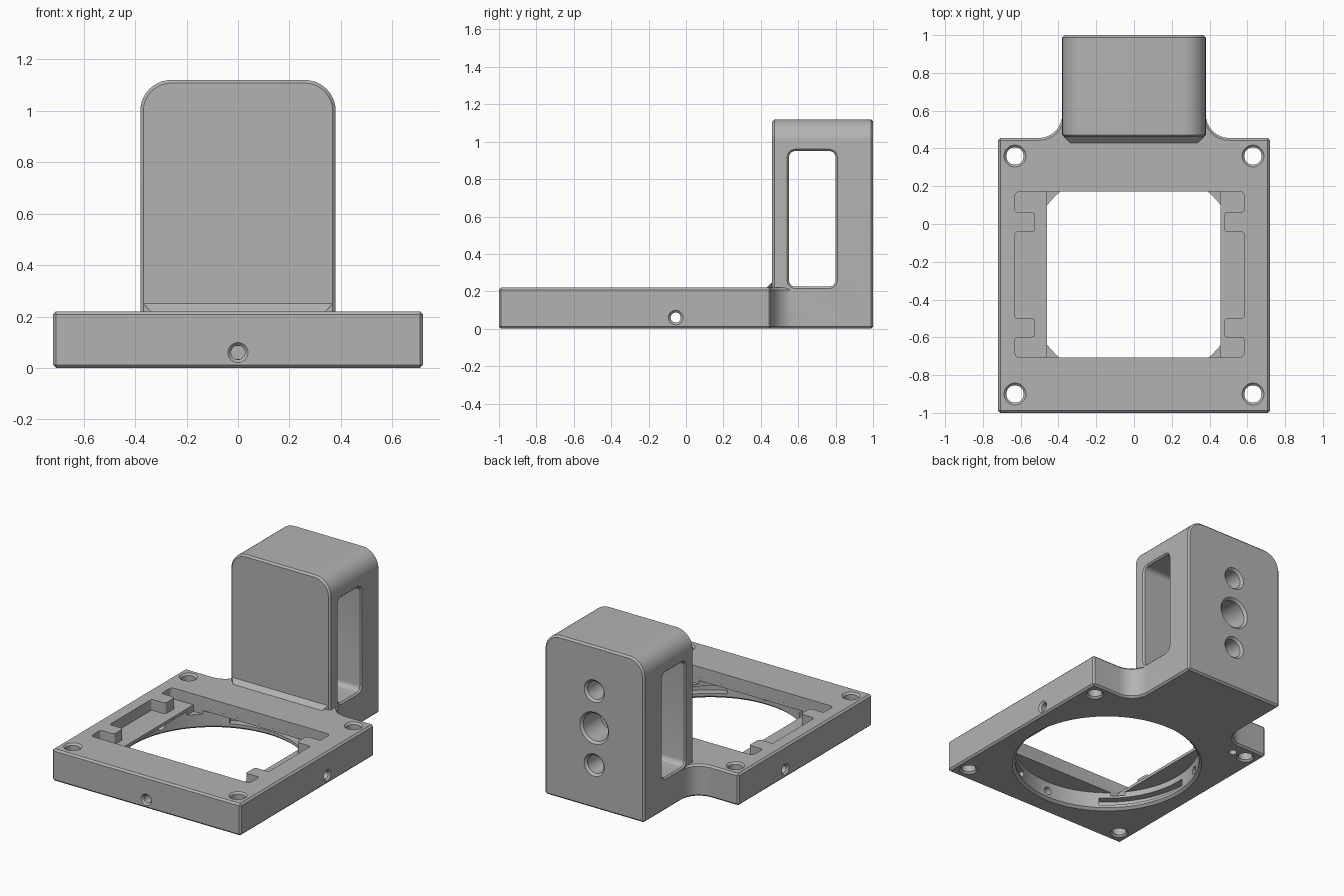
import bpy, bmesh
from math import sin, cos, tan, pi, radians
from mathutils import Vector

cube = bpy.data.objects.get("Cube")
if cube:
    bpy.data.objects.remove(cube, do_unlink=True)

grey = bpy.data.materials.new("mid grey")
grey.use_nodes = True
tint = (0.45, 0.45, 0.45, 1)
grey.diffuse_color = tint
grey.node_tree.nodes["Principled BSDF"].inputs["Base Color"].default_value = tint


def ring(outline, axis, t):
    """Place a flat outline at distance t along an axis."""
    place = {"x": lambda u, v: (t, u, v), "y": lambda u, v: (u, t, v), "z": lambda u, v: (u, v, t)}
    return [place[axis](u, v) for u, v in outline]


def rounded(corners, steps=8):
    """Outline with a fillet radius on each (u, v, radius) corner."""
    out = []
    for i, (u, v, r) in enumerate(corners):
        p = Vector((u, v))
        if r == 0:
            out.append(p)
            continue
        a = (Vector(corners[i - 1][:2]) - p).normalized()
        b = (Vector(corners[(i + 1) % len(corners)][:2]) - p).normalized()
        half = a.angle(b) / 2
        centre = p + (a + b).normalized() * r / sin(half)
        start = p + a * r / tan(half) - centre
        end = p + b * r / tan(half) - centre
        for k in range(steps + 1):
            d = start.lerp(end, k / steps) if steps < 2 else start.slerp(end, k / steps)
            out.append(centre + d.normalized() * r)
    return out


def box(u0, u1, v0, v1, r=0):
    return rounded([(u0, v0, r), (u1, v0, r), (u1, v1, r), (u0, v1, r)], 5)


def circle(u, v, r, n=32):
    return [(u + r * cos(2 * pi * k / n), v + r * sin(2 * pi * k / n)) for k in range(n)]


def loft(name, rings, bevel=None):
    """Solid through equal rings, with chamfers on the edges picked by a rule."""
    bm = bmesh.new()
    loops = [[bm.verts.new(p) for p in r] for r in rings]
    n = len(loops[0])
    for a, b in zip(loops, loops[1:]):
        for i in range(n):
            j = (i + 1) % n
            bm.faces.new((a[i], a[j], b[j], b[i]))
    bm.faces.new(loops[0])
    bm.faces.new(loops[-1])
    bmesh.ops.recalc_face_normals(bm, faces=bm.faces)
    if bevel:
        edges = [e for e in bm.edges if bevel(e.verts[0].co, e.verts[1].co)]
        bmesh.ops.bevel(bm, geom=edges, offset=0.012, segments=1, affect="EDGES")
    mesh = bpy.data.meshes.new(name)
    bm.to_mesh(mesh)
    bm.free()
    mesh.materials.append(grey)
    ob = bpy.data.objects.new(name, mesh)
    bpy.context.collection.objects.link(ob)
    return ob


def prism(name, outline, axis, lo, hi, bevel=None):
    return loft(name, [ring(outline, axis, lo), ring(outline, axis, hi)], bevel)


def hole(u, v, axis, steps, n=32):
    """Round cutter from (distance, radius) steps."""
    return loft("cutter", [ring(circle(u, v, r, n), axis, t) for t, r in steps])


def combine(body, tool, operation="DIFFERENCE"):
    mod = body.modifiers.new("cut", "BOOLEAN")
    mod.operation, mod.solver, mod.object = operation, "EXACT", tool
    bpy.context.view_layer.objects.active = body
    bpy.ops.object.modifier_apply(modifier=mod.name)
    bpy.data.objects.remove(tool, do_unlink=True)


def both(a, b, test):
    return test(a) and test(b)


W, T, H = 0.72, 0.38, 0.22  # base half width, tower half width, base height

# Base plate with a filleted tongue under the tower
half = [(W, -1, 0), (W, 0.455, 0), (T, 0.455, 0.125), (T, 0.9, 0)]
plate = rounded(half + [(-x, y, r) for x, y, r in reversed(half)])
body = prism("mount_body", plate, "z", 0, H, lambda a, b:
             both(a, b, lambda p: p.z < 0.001)
             or both(a, b, lambda p: p.z > H - 0.001 and p.y < 0.6)
             or both(a, b, lambda p: abs(p.x) > W - 0.001) and abs(a.z - b.z) > 0.1)

# Tower with rounded top corners
arch = rounded([(-T, 0, 0), (T, 0, 0), (T, 1.12, 0.12), (-T, 1.12, 0.12)], 12)
tower = prism("tower", arch, "y", 0.46, 1, lambda a, b:
              both(a, b, lambda p: p.y < 0.461) or both(a, b, lambda p: p.y > 0.999)
              or both(a, b, lambda p: p.z < 0.001))
combine(body, tower, "UNION")

# Sloped skirt at the foot of the tower
foot = loft("skirt", [ring(box(-x, x, y, 0.5), "z", z)
                      for x, y, z in ((0.34, 0.43, 0.2), (0.34, 0.43, H), (0.368, 0.46, 0.25))])
combine(body, foot, "UNION")

# Side window through the tower, with chamfered rims
flares = [(-0.4, 0.03), (-T + 0.01, 0), (T - 0.01, 0), (0.4, 0.03)]
window = loft("cutter", [ring(box(0.55 - g, 0.8 + g, 0.225 - g, 0.95 + g, 0.035 + g), "x", x)
                         for x, g in flares])
combine(body, window)

# Three holes in the rear wall
for z, r in ((0.81, 0.062), (0.555, 0.095), (0.3, 0.062)):
    combine(body, hole(0, z, "y", [(0.7, r), (0.985, r), (1.015, r + 0.03)]))

# Stepped pocket in the top of the base
left = [(-0.63, 0.063), (-0.526, 0.063), (-0.526, -0.042), (-0.63, -0.042),
        (-0.63, -0.5), (-0.526, -0.5), (-0.526, -0.6), (-0.63, -0.6)]
left = [(-0.63, 0.172, 0.025)] + [(x, y, 0.015) for x, y in left] + [(-0.63, -0.707, 0.025)]
right = [(-x - 0.047, y, r) for x, y, r in reversed(left)]
combine(body, prism("cutter", rounded(left + right, 4), "z", 0.145, 0.3))

# Rectangular opening below the pocket and round bore under it
CY = -0.27
combine(body, prism("cutter", box(-0.46, 0.457, -0.7068, 0.1718), "z", 0.1, 0.2))
combine(body, hole(0, CY, "z", [(-0.02, 0.63), (0.015, 0.59), (0.125, 0.59)], 96))

# Three curved locking grooves in the bore wall
for mid in (85, 205, 325):
    angles = [radians(mid - 30 + 3 * k) for k in range(21)]
    arc = [(0.64 * cos(a), CY + 0.64 * sin(a)) for a in angles]
    arc += [(0.54 * cos(a), CY + 0.54 * sin(a)) for a in reversed(angles)]
    combine(body, prism("cutter", arc, "z", 0.035, 0.085))

# Corner screw holes, chamfered at both ends
for x in (-0.63, 0.63):
    for y in (-0.9, 0.36):
        combine(body, hole(x, y, "z", [(-0.02, 0.078), (0.012, 0.046),
                                       (H - 0.012, 0.046), (H + 0.02, 0.078)]))

# Set screw holes in the front and sides, and a blind hole below
combine(body, hole(0, 0.06, "y", [(-1.02, 0.059), (-0.988, 0.027), (CY, 0.027)]))
combine(body, hole(-0.055, 0.06, "x", [(-W - 0.02, 0.059), (-W + 0.012, 0.027),
                                       (W - 0.012, 0.027), (W + 0.02, 0.059)]))
combine(body, hole(-0.525, 0.36, "z", [(-0.02, 0.025), (0.1, 0.025)]))

# Smooth shading on the curves only
bpy.ops.object.select_all(action="DESELECT")
body.select_set(True)
bpy.context.view_layer.objects.active = body
bpy.ops.object.shade_smooth_by_angle(angle=radians(25))
